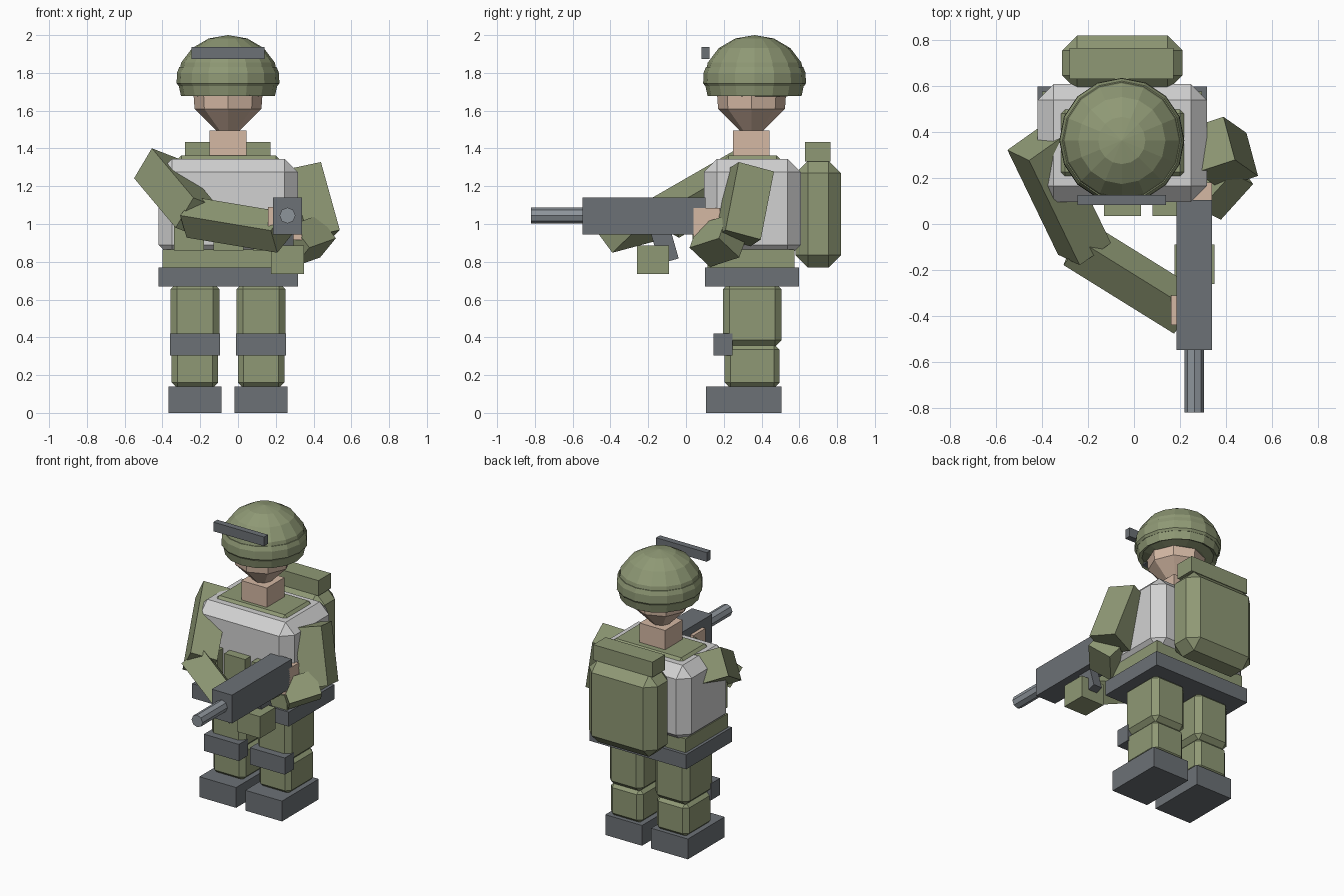
import bpy, bmesh, math
from mathutils import Vector, Matrix

if "Cube" in bpy.data.objects:
    bpy.data.objects.remove(bpy.data.objects["Cube"])


def mat(name, rgb):
    m = bpy.data.materials.new(name)
    m.diffuse_color = (*rgb, 1)
    m.use_nodes = True
    m.node_tree.nodes["Principled BSDF"].inputs["Base Color"].default_value = m.diffuse_color
    return m


GREEN = mat("olive_green", (0.275, 0.318, 0.178))
GREY = mat("dark_grey", (0.150, 0.165, 0.180))
STEEL = mat("barrel_steel", (0.27, 0.30, 0.33))
VEST = mat("light_grey", (0.64, 0.64, 0.64))
SKIN = mat("skin", (0.66, 0.48, 0.37))
CX = -0.053   # body centre line


def finish(name, bm, material):
    bmesh.ops.recalc_face_normals(bm, faces=bm.faces)
    me = bpy.data.meshes.new(name)
    bm.to_mesh(me)
    bm.free()
    me.materials.append(material)
    ob = bpy.data.objects.new(name, me)
    bpy.context.collection.objects.link(ob)
    return ob


def box(name, x, y, z, material, bevel=0.0, tilt=0.0):
    """Box from (min, max) ranges, optional chamfer and tilt about x."""
    bm = bmesh.new()
    bmesh.ops.create_cube(bm, size=1)
    size = [r[1] - r[0] for r in (x, y, z)]
    mid = Vector([(r[0] + r[1]) / 2 for r in (x, y, z)])
    bmesh.ops.scale(bm, vec=size, verts=bm.verts)
    if bevel:
        bmesh.ops.bevel(bm, geom=bm.edges[:], offset=bevel, segments=1,
                        affect='EDGES', profile=0.5)
    bm.transform(Matrix.Translation(mid) @ Matrix.Rotation(tilt, 4, 'X'))
    return finish(name, bm, material)


def beam(name, a, b, w, h, hint, material):
    """Square limb from a to b; hint is the direction of the w side."""
    a, b = Vector(a), Vector(b)
    d = (b - a).normalized()
    u = Vector(hint)
    u = (u - d * u.dot(d)).normalized()
    v = d.cross(u)
    bm = bmesh.new()
    bmesh.ops.create_cube(bm, size=1)
    bmesh.ops.scale(bm, vec=(w, h, (b - a).length), verts=bm.verts)
    rot = Matrix((u, v, d)).transposed().to_4x4()
    bm.transform(Matrix.Translation((a + b) / 2) @ rot)
    return finish(name, bm, material)


def lathe(name, profile, sides, cx, cy, material):
    """Capped stack of rings around z, profile is (radius, height)."""
    bm = bmesh.new()
    rings = []
    for r, z in profile:
        if r == 0:
            rings.append([bm.verts.new((cx, cy, z))] * sides)
        else:
            rings.append([bm.verts.new((cx + r * math.cos(t), cy + r * math.sin(t), z))
                          for t in (2 * math.pi * i / sides for i in range(sides))])
    for lo, hi in zip(rings, rings[1:]):
        for i in range(sides):
            j = (i + 1) % sides
            bm.faces.new(list(dict.fromkeys((lo[i], lo[j], hi[j], hi[i]))))
    for ring, (r, _) in ((rings[0], profile[0]), (rings[-1], profile[-1])):
        if r:
            bm.faces.new(ring)
    return finish(name, bm, material)


# legs, knee pads and boots
for side, s in (("right", -1), ("left", 1)):
    c = CX + s * 0.175
    box(side + "_boot", (c - .14, c + .14), (.105, .505), (0, .14), GREY)
    box(side + "_shin", (c - .123, c + .123), (.205, .495), (.13, .365), GREEN, .03)
    box(side + "_thigh", (c - .13, c + .13), (.195, .505), (.35, .69), GREEN, .035)
    box(side + "_knee_pad", (c - .133, c + .133), (.145, .245), (.305, .42), GREY)

# waist, torso and vest
box("belt", (-.42, .317), (.10, .598), (.67, .77), GREY)
box("waist", (-.40, .295), (.115, .575), (.75, .865), GREEN)
box("vest", (-.42, .317), (.095, .608), (.82, .345 + 1), VEST, .07)
box("collar", (-.33, .23), (.195, .51), (1.2, 1.362), GREEN, .03)
for i in range(3):
    x = -.34 + .21 * i
    box("pouch_%d" % (i + 1), (x, x + .16), (.035, .12), (.86, 1.08), GREEN)

# backpack
box("backpack", (-.312, .21), (.58, .82), (.77, 1.335), GREEN, .065)
box("bedroll", (-.28, .172), (.63, .765), (1.33, 1.435), GREEN)

# neck, head and eyes
box("neck", (-.15, .045), (.25, .442), (1.33, 1.495), SKIN)
lathe("head", [(.062, 1.495), (.177, 1.61), (.185, 1.72)], 8, CX, .347, SKIN)
for n, x in (("right_eye", -.14), ("left_eye", .036)):
    box(n, (x - .027, x + .027), (.145, .2), (1.68, 1.74), GREY)

# helmet: faceted dome, rim band, front rail
dome = [(.268 * math.cos(math.radians(a)), 1.765 + .235 * math.sin(math.radians(a)))
        for a in (-22, 0, 22.5, 45, 67.5)]
lathe("helmet_dome", [(.17, 1.675), (.225, 1.69)] + dome + [(0, 2.0)], 16, CX, .363, GREEN)
lathe("helmet_band", [(.262, 1.73), (.272, 1.745), (.27, 1.80), (.258, 1.83)],
      16, CX, .363, GREEN)
box("helmet_rail", (-.246, .14), (.083, .125), (1.873, 1.936), GREY)

# arms
beam("right_upper_arm", (-.435, .347, 1.295), (-.215, -.108, 1.033), .19, .175,
     (.1, -.056, .155), GREEN)
beam("right_forearm", (-.25, -.085, 1.035), (.23, -.383, .955), .15, .16,
     (.04, .065, -.1), GREEN)
beam("left_upper_arm", (.33, .345, 1.285), (.43, .275, .925), .20, .18,
     (-.06, .22, -.055), GREEN)
beam("left_forearm", (.43, .25, .935), (.29, .095, .885), .17, .16,
     (-.08, .11, -.1), GREEN)
box("right_hand", (.16, .28), (-.44, -.31), (.96, 1.09), SKIN)
box("left_hand", (.19, .338), (.04, .18), (.915, 1.085), SKIN)

# rifle: body, barrel, grip and magazine
box("rifle_body", (.184, .338), (-.548, .104), (.945, 1.14), GREY)
barrel = lathe("rifle_barrel", [(.042, .54), (.042, .82)], 8, 0, 0, STEEL)
barrel.data.transform(Matrix.Translation((.262, 0, 1.045)) @ Matrix.Rotation(math.pi / 2, 4, 'X'))
box("rifle_grip", (.23, .295), (-.165, -.06), (.80, .97), GREY, tilt=math.radians(16))
box("rifle_magazine", (.175, .35), (-.26, -.09), (.735, .885), GREEN)
